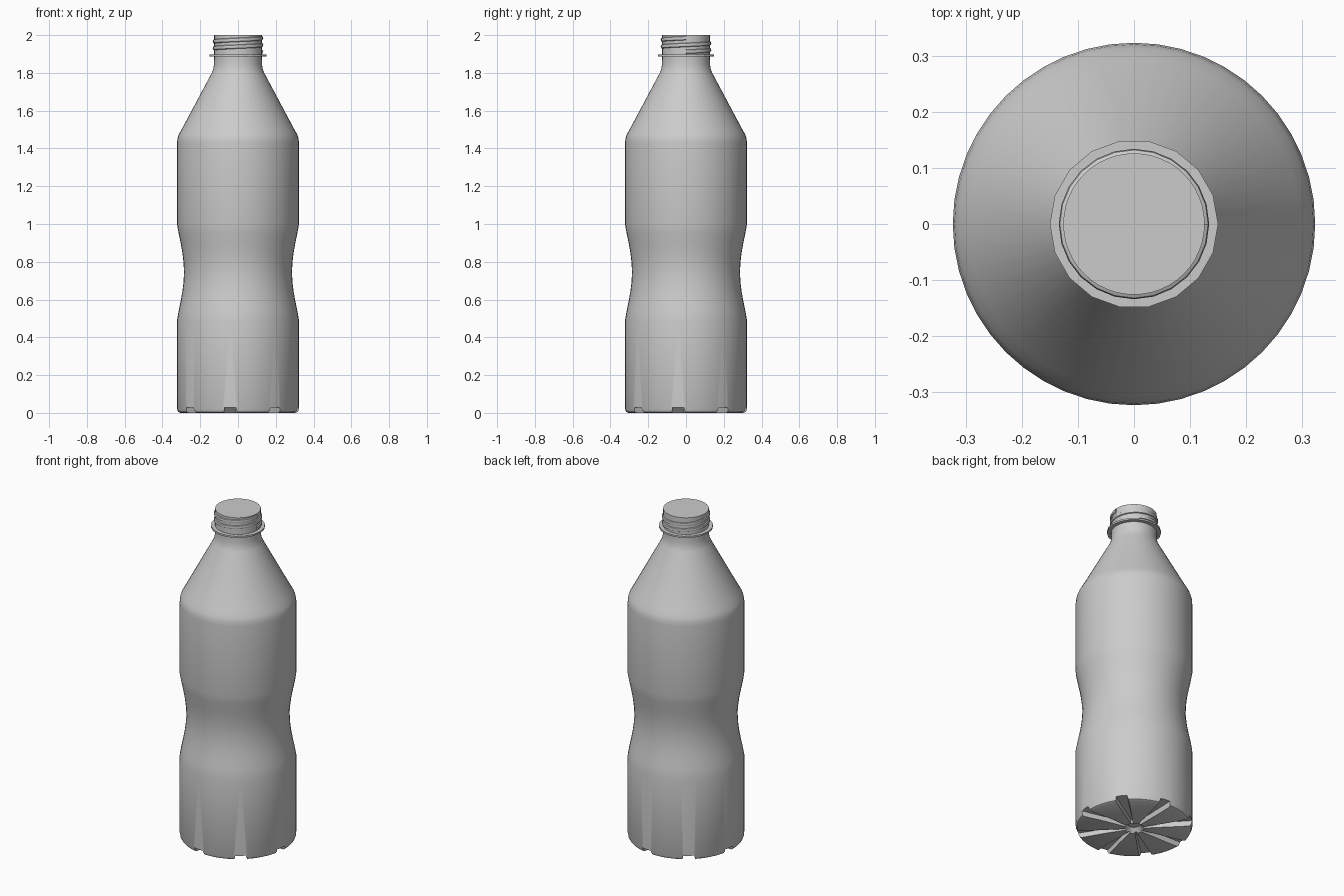
import bpy, bmesh
from math import pi, sin, cos, radians

SIDES = 48
if "Cube" in bpy.data.objects:
    bpy.data.objects.remove(bpy.data.objects["Cube"])

grey = bpy.data.materials.new("plain grey")
grey.use_nodes = True
COLOUR = (0.6, 0.6, 0.6, 1)
grey.diffuse_color = COLOUR
grey.node_tree.nodes["Principled BSDF"].inputs["Base Color"].default_value = COLOUR


def finish(name, bm, smooth=True):
    bmesh.ops.recalc_face_normals(bm, faces=bm.faces)
    mesh = bpy.data.meshes.new(name)
    bm.to_mesh(mesh)
    bm.free()
    mesh.materials.append(grey)
    obj = bpy.data.objects.new(name, mesh)
    bpy.context.collection.objects.link(obj)
    if smooth:
        shade(obj)
    return obj


def activate(obj):
    bpy.ops.object.select_all(action="DESELECT")
    obj.select_set(True)
    bpy.context.view_layer.objects.active = obj


def shade(obj):
    activate(obj)
    bpy.ops.object.shade_smooth_by_angle(angle=radians(30))


def revolve(name, profile, sides, smooth=True):
    """Turn (radius, height) points about z and cap both ends."""
    bm = bmesh.new()
    rings = [[bm.verts.new((r * cos(2 * pi * i / sides), r * sin(2 * pi * i / sides), z))
              for i in range(sides)] for r, z in profile]
    for low, high in zip(rings, rings[1:]):
        for i in range(sides):
            j = (i + 1) % sides
            bm.faces.new((low[i], low[j], high[j], high[i]))
    bm.faces.new(rings[0][::-1])
    bm.faces.new(rings[-1])
    return finish(name, bm, smooth)


# Body: dimpled base, grip waist, conical shoulder and plain neck
R, WAIST = 0.323, 0.286
waist = [(R - (R - WAIST) * sin(pi * t / 10) ** 1.2, 0.49 + 0.051 * t) for t in range(11)]
profile = [(0.03, 0.025), (0.055, 0), (0.306, 0), (0.317, 0.006), (R, 0.02)]
profile += waist
profile += [(R, 1.43), (0.32, 1.455), (0.313, 1.475), (0.296, 1.505),
            (0.139, 1.80), (0.131, 1.82), (0.127, 1.845), (0.126, 1.87), (0.126, 2.0)]
body = revolve("bottle_body", profile, SIDES, smooth=False)

# Base grooves: eight wedges with leaning walls cut from the underside
bm = bmesh.new()
for k in range(8):
    corners = []
    for z, inset in ((-0.02, 0), (0.028, radians(2))):
        start, end = k * pi / 4 - radians(15) + inset, k * pi / 4 - inset
        corners.append([bm.verts.new((r * cos(a), r * sin(a), z))
                        for r, a in ((0.05, start), (0.4, start), (0.4, end), (0.05, end))])
    low, high = corners
    bm.faces.new(low[::-1])
    bm.faces.new(high)
    for i in range(4):
        j = (i + 1) % 4
        bm.faces.new((low[i], low[j], high[j], high[i]))
cutter = finish("groove_cutter", bm, smooth=False)
cutter.hide_render = True
activate(body)
cut = body.modifiers.new("grooves", "BOOLEAN")
cut.operation, cut.solver, cut.object = "DIFFERENCE", "EXACT", cutter
bpy.ops.object.modifier_apply(modifier=cut.name)
bpy.data.objects.remove(cutter)
shade(body)

# Neck collar: thin flat disc with few sides
revolve("neck_collar", [(0.15, 1.888), (0.15, 1.898)], 18, smooth=False)

# Screw thread: rounded rib winding up the neck
bm = bmesh.new()
STEPS, TURNS, PITCH = 24, 2, 0.036
section = [(0.122, -0.013), (0.132, -0.008), (0.134, 0), (0.132, 0.008), (0.122, 0.013)]
previous = None
for i in range(STEPS * TURNS + 1):
    a = 2 * pi * i / STEPS
    z = 1.912 + PITCH * i / STEPS
    ring = [bm.verts.new((r * cos(a), r * sin(a), z + dz)) for r, dz in section]
    if previous:
        for j in range(len(section)):
            n = (j + 1) % len(section)
            bm.faces.new((previous[j], previous[n], ring[n], ring[j]))
    else:
        bm.faces.new(ring)
    previous = ring
bm.faces.new(previous[::-1])
finish("screw_thread", bm)
